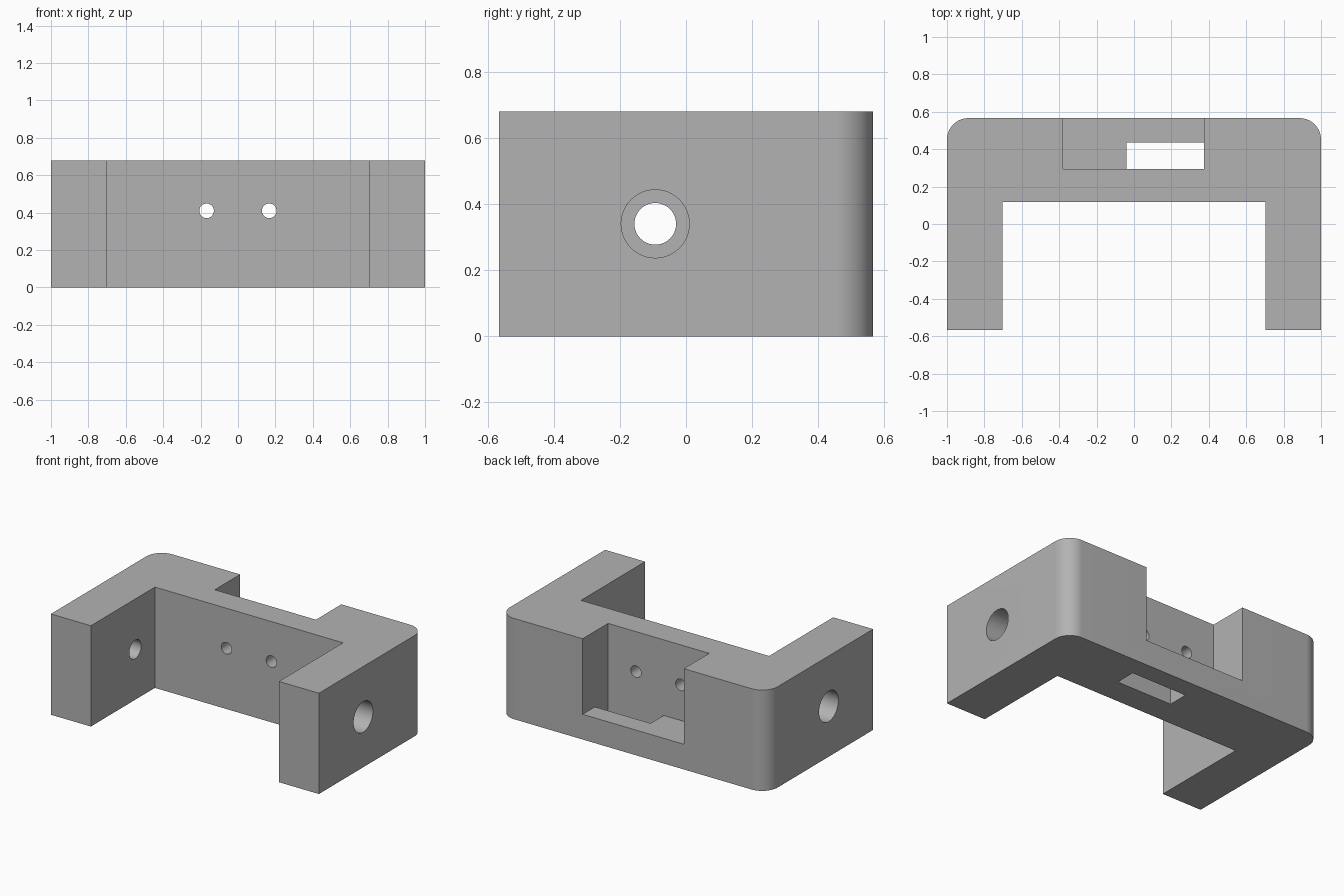
import bpy
import bmesh
import math
from mathutils import Matrix

default = bpy.data.objects.get("Cube")
if default:
    bpy.data.objects.remove(default, do_unlink=True)

HEIGHT = 0.68
BACK, FRONT, INNER = 0.566, -0.566, 0.117
LEG_X = 0.702
RADIUS = 0.115

grey = bpy.data.materials.new("plain_grey")
grey.use_nodes = True
grey.diffuse_color = (0.45, 0.45, 0.45, 1)
grey.node_tree.nodes["Principled BSDF"].inputs["Base Color"].default_value = (0.45, 0.45, 0.45, 1)


def make_object(name, bm):
    mesh = bpy.data.meshes.new(name)
    bmesh.ops.recalc_face_normals(bm, faces=bm.faces)
    bm.to_mesh(mesh)
    bm.free()
    mesh.materials.append(grey)
    obj = bpy.data.objects.new(name, mesh)
    bpy.context.collection.objects.link(obj)
    return obj


def box(name, low, high):
    bm = bmesh.new()
    bmesh.ops.create_cube(bm, size=1)
    for v in bm.verts:
        v.co = [a if c < 0 else b for a, b, c in zip(low, high, v.co)]
    return make_object(name, bm)


def cylinder(name, center, radius, length, axis):
    bm = bmesh.new()
    turn = Matrix.Rotation(math.pi / 2, 4, "Y" if axis == "X" else "X")
    bmesh.ops.create_cone(bm, cap_ends=True, segments=48, radius1=radius, radius2=radius,
                          depth=length, matrix=Matrix.Translation(center) @ turn)
    return make_object(name, bm)


# U-shaped bracket with rounded rear corners
def rear_corner(side):
    points = []
    for i in range(17):
        a = math.pi / 2 * i / 16
        points.append((side * (1 - RADIUS + RADIUS * math.cos(a)),
                       BACK - RADIUS + RADIUS * math.sin(a)))
    return points


outline = [(LEG_X, INNER), (LEG_X, FRONT), (1, FRONT)]
outline += rear_corner(1) + rear_corner(-1)[::-1]
outline += [(-1, FRONT), (-LEG_X, FRONT), (-LEG_X, INNER)]
bm = bmesh.new()
base = bm.faces.new([bm.verts.new((x, y, 0)) for x, y in outline])
walls = bmesh.ops.extrude_face_region(bm, geom=[base], use_keep_orig=True)
for item in walls["geom"]:
    if isinstance(item, bmesh.types.BMVert):
        item.co.z = HEIGHT
bracket = make_object("bracket", bm)

# Rear pocket and floor slot
cutters = [
    box("pocket_cutter", (-0.38, 0.295, 0.17), (0.375, 0.8, 0.9)),
    box("slot_cutter", (-0.04, 0.295, -0.2), (0.375, 0.435, 0.3)),
]
# Small holes through the pocket wall
for x in (-0.168, 0.167):
    cutters.append(cylinder("wall_hole_cutter", (x, 0.2, 0.41), 0.039, 0.4, "Y"))
# Stepped bolt holes through both legs
for side in (-1, 1):
    cutters.append(cylinder("bolt_hole_cutter", (side * 0.85, -0.093, 0.34), 0.063, 0.6, "X"))
    cutters.append(cylinder("bolt_head_cutter", (side * 0.97, -0.093, 0.34), 0.103, 0.3, "X"))

for cutter in cutters:
    cutter.hide_render = True
    cut = bracket.modifiers.new(cutter.name, "BOOLEAN")
    cut.operation = "DIFFERENCE"
    cut.solver = "EXACT"
    cut.object = cutter

# Apply the cuts and tidy up
bpy.context.view_layer.update()
graph = bpy.context.evaluated_depsgraph_get()
result = bpy.data.meshes.new_from_object(bracket.evaluated_get(graph))
bracket.modifiers.clear()
bracket.data = result
for cutter in cutters:
    bpy.data.objects.remove(cutter, do_unlink=True)

for obj in bpy.context.selected_objects:
    obj.select_set(False)
bracket.select_set(True)
bpy.context.view_layer.objects.active = bracket
bpy.ops.object.shade_smooth_by_angle(angle=math.radians(30))
